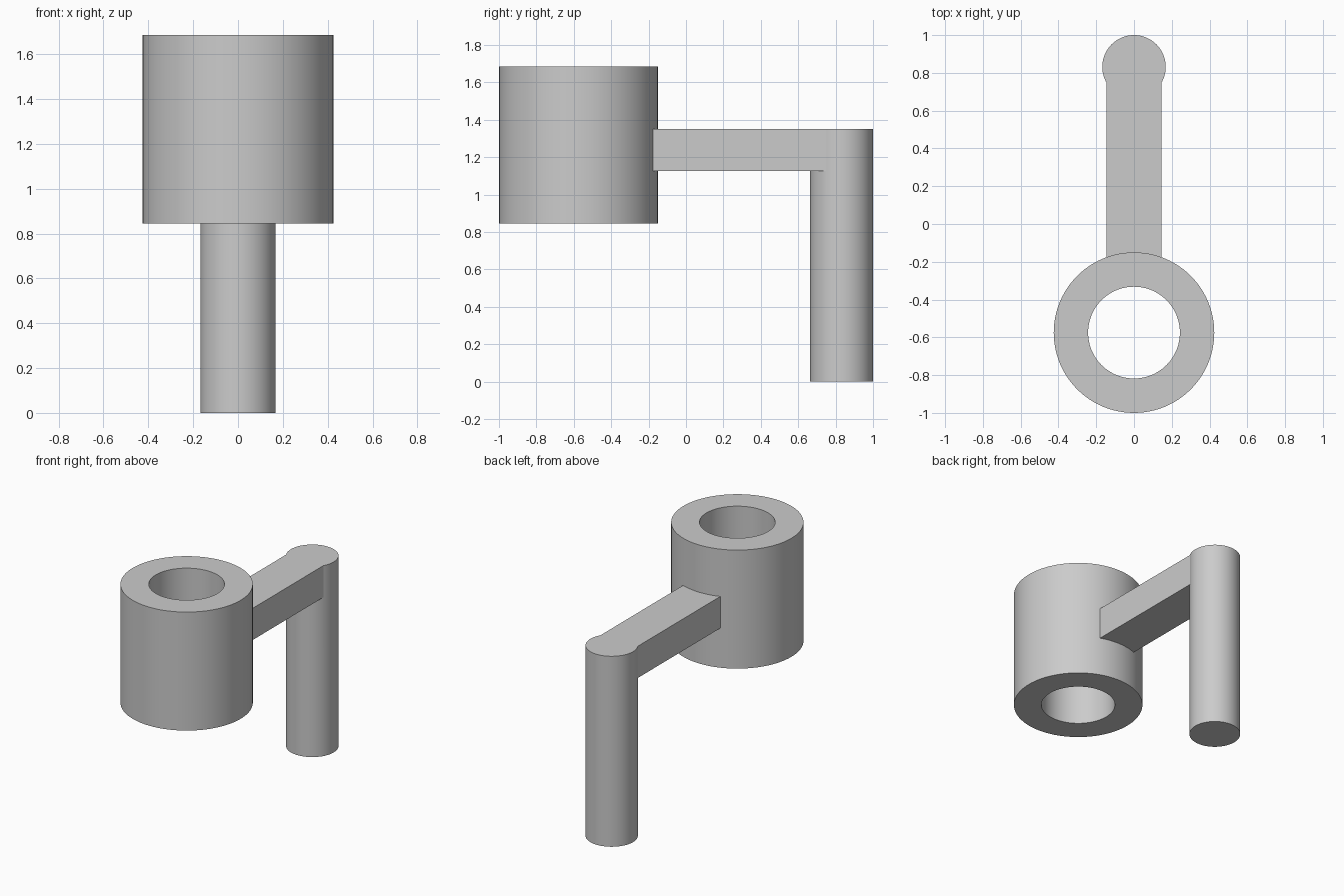
import bpy
import math

# Remove the default cube
if "Cube" in bpy.data.objects:
    bpy.data.objects.remove(bpy.data.objects["Cube"], do_unlink=True)

# Plain grey material
grey = bpy.data.materials.new("plain grey")
grey.use_nodes = True
colour = (0.6, 0.6, 0.6, 1)
grey.diffuse_color = colour
grey.node_tree.nodes["Principled BSDF"].inputs["Base Color"].default_value = colour

RING_Y, POST_Y = -0.575, 0.832
ARM_TOP = 1.35


def finish(name):
    obj = bpy.context.object
    obj.name = obj.data.name = name
    obj.data.materials.clear()
    obj.data.materials.append(grey)
    return obj


def cylinder(name, y, radius, low, high):
    bpy.ops.mesh.primitive_cylinder_add(
        vertices=96, radius=radius, depth=high - low, location=(0, y, (low + high) / 2))
    return finish(name)


def block(name, width, y0, y1, low, high):
    bpy.ops.mesh.primitive_cube_add(size=1, location=(0, (y0 + y1) / 2, (low + high) / 2))
    obj = finish(name)
    obj.scale = (width, y1 - y0, high - low)
    return obj


def combine(target, other, operation):
    """Boolean the other object into the target, then drop it."""
    mod = target.modifiers.new(operation.lower(), 'BOOLEAN')
    mod.operation, mod.solver, mod.object = operation, 'EXACT', other
    bpy.context.view_layer.objects.active = target
    bpy.ops.object.modifier_apply(modifier=mod.name)
    bpy.data.objects.remove(other, do_unlink=True)


# Thick collar with an open bore
collar = cylinder("holder_collar", RING_Y, 0.425, 0.845, 1.685)
combine(collar, cylinder("bore_cutter", RING_Y, 0.243, 0.7, 1.8), 'DIFFERENCE')

# Upright post with the arm fused flush at its top
post = cylinder("post_and_arm", POST_Y, 0.168, 0, ARM_TOP)
combine(post, block("arm", 0.292, -0.25, POST_Y, 1.125, ARM_TOP), 'UNION')

# Trim the arm end to the curve of the collar
combine(post, cylinder("arm_trimmer", RING_Y, 0.424, 0.7, 1.8), 'DIFFERENCE')

# Smooth round walls, crisp rims
for obj in (collar, post):
    bpy.ops.object.select_all(action='DESELECT')
    obj.select_set(True)
    bpy.context.view_layer.objects.active = obj
    bpy.ops.object.shade_smooth_by_angle(angle=math.radians(25))
